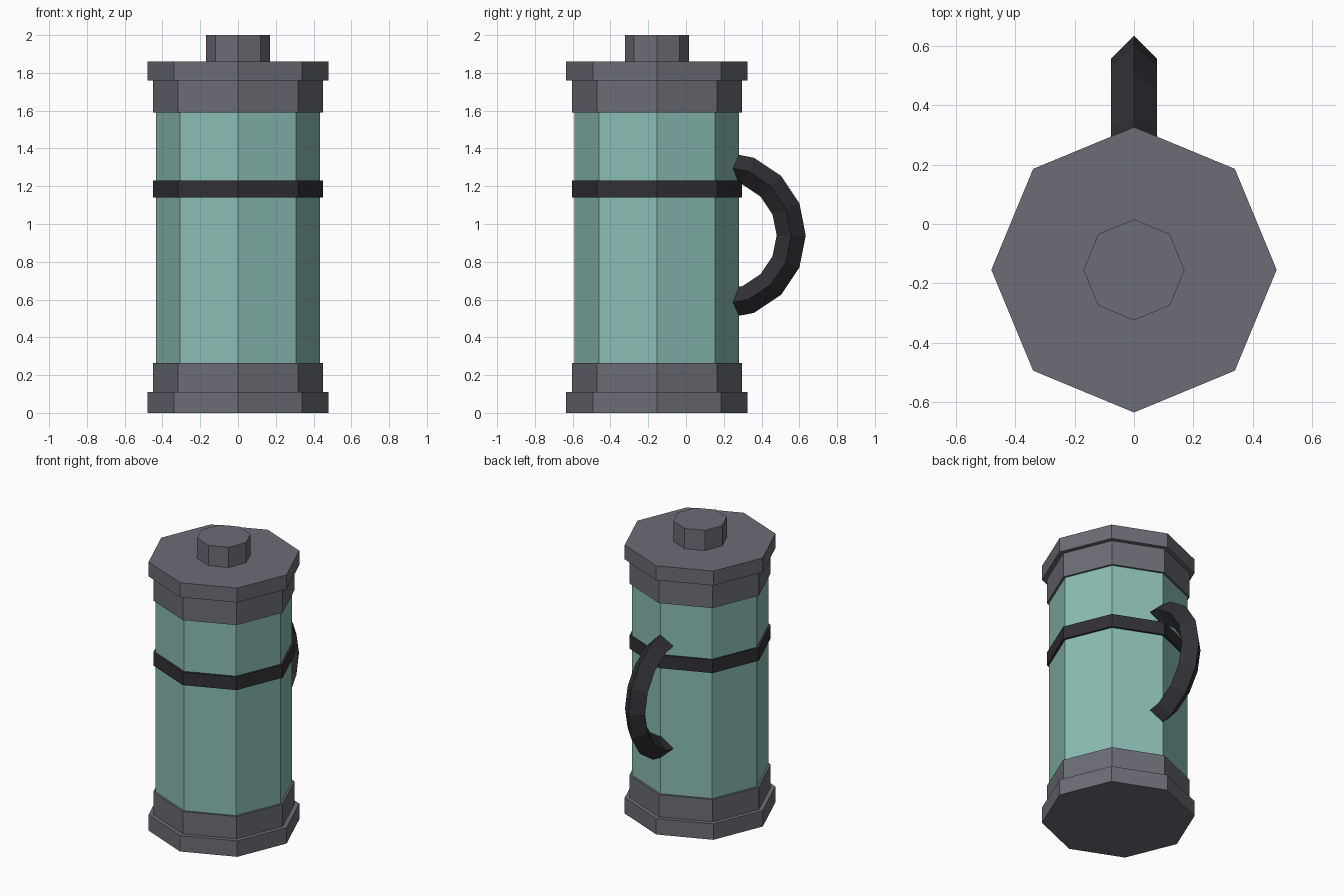
import bpy, bmesh, math

if "Cube" in bpy.data.objects:
    bpy.data.objects.remove(bpy.data.objects["Cube"])

AXIS_Y = -0.154  # the canister stands forward of centre, balancing the handle


def material(name, rgb):
    mat = bpy.data.materials.new(name)
    mat.use_nodes = True
    mat.diffuse_color = (*rgb, 1)
    mat.node_tree.nodes["Principled BSDF"].inputs["Base Color"].default_value = (*rgb, 1)
    return mat


steel = material("grey steel", (0.15, 0.155, 0.18))
teal = material("teal panel", (0.255, 0.51, 0.455))
rubber = material("dark rubber", (0.032, 0.030, 0.037))


def finish(name, bm, mat):
    bmesh.ops.recalc_face_normals(bm, faces=bm.faces[:])
    mesh = bpy.data.meshes.new(name)
    bm.to_mesh(mesh)
    bm.free()
    mesh.materials.append(mat)
    obj = bpy.data.objects.new(name, mesh)
    bpy.context.collection.objects.link(obj)
    return obj


def octagon(name, radius, bottom, top, mat):
    """Eight-sided drum with corners on the x and y axes."""
    bm = bmesh.new()
    ring = [bm.verts.new((radius * math.cos(i * math.pi / 4),
                          radius * math.sin(i * math.pi / 4), bottom)) for i in range(8)]
    base = bm.faces.new(ring)
    top_geom = bmesh.ops.extrude_face_region(bm, geom=[base], use_keep_orig=True)["geom"]
    for v in top_geom:
        if isinstance(v, bmesh.types.BMVert):
            v.co.z = top
    finish(name, bm, mat).location.y = AXIS_Y


def handle(name, major, minor, centre_y, centre_z, mat):
    """Half ring with a diamond cross-section, its ends sunk into the body."""
    bm = bmesh.new()
    rings = []
    for step in range(-4, 5):
        a = step * math.pi / 8
        ring = []
        for side, out in ((1, 0), (0, 1), (-1, 0), (0, -1)):
            r = major + minor * out
            ring.append(bm.verts.new((minor * side, r * math.cos(a), r * math.sin(a))))
        rings.append(ring)
    for lower, upper in zip(rings, rings[1:]):
        for i in range(4):
            j = (i + 1) % 4
            bm.faces.new((lower[i], lower[j], upper[j], upper[i]))
    bm.faces.new(rings[0])
    bm.faces.new(rings[-1])
    finish(name, bm, mat).location = (0, centre_y, centre_z)


# Body and its strap
octagon("body", 0.435, 0.2, 1.65, teal)
octagon("strap", 0.45, 1.14, 1.23, rubber)

# Stepped base
octagon("base_rim", 0.48, 0, 0.11, steel)
octagon("base_collar", 0.45, 0.11, 0.265, steel)

# Stepped lid with knob
octagon("lid_collar", 0.45, 1.59, 1.76, steel)
octagon("lid_rim", 0.48, 1.76, 1.86, steel)
octagon("lid_knob", 0.17, 1.86, 2.0, steel)

# Back handle
handle("handle", 0.367, 0.077, 0.19, 0.94, rubber)
